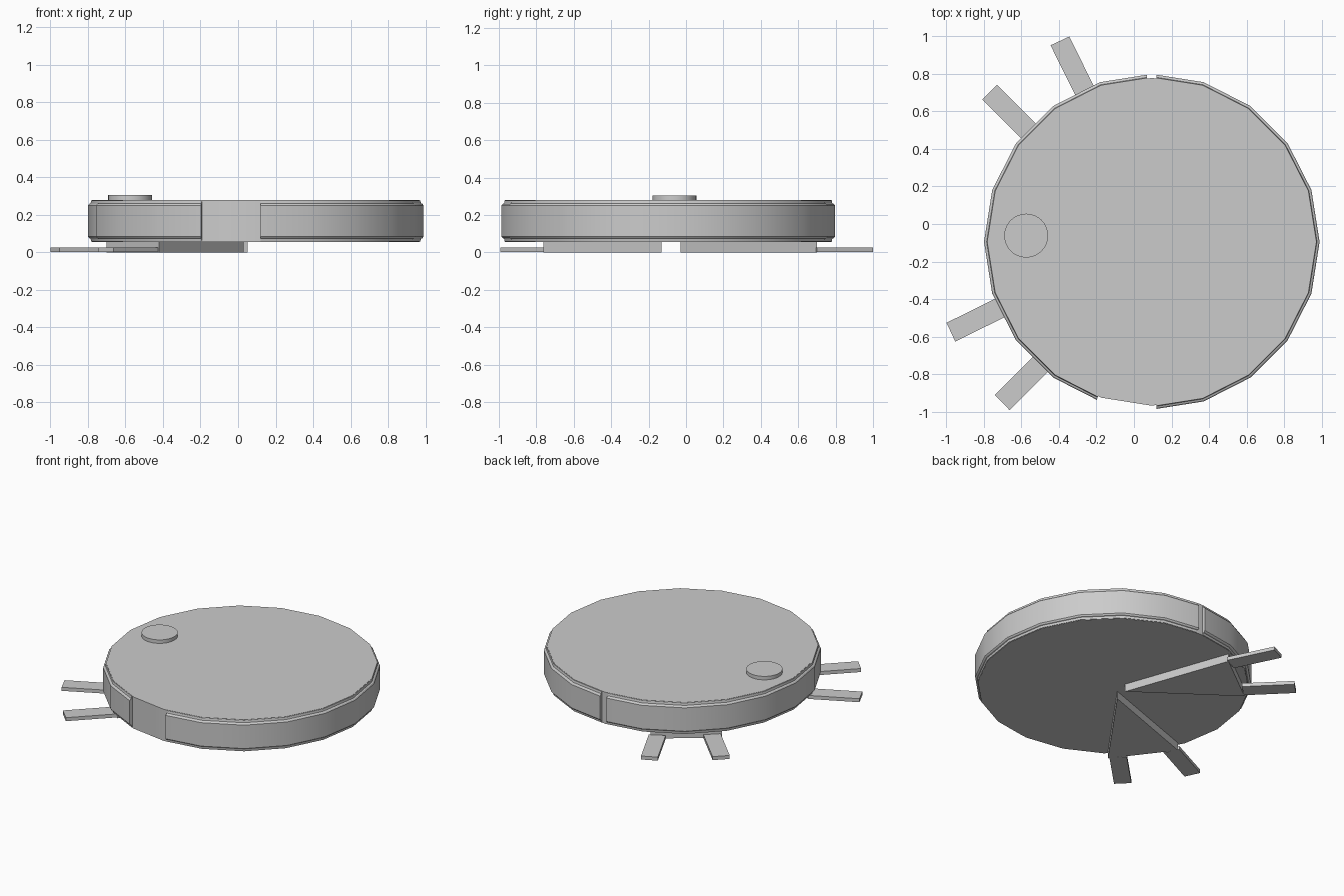
import bpy, bmesh
from math import radians, degrees, cos, sin
from mathutils import Vector

if "Cube" in bpy.data.objects:
    bpy.data.objects.remove(bpy.data.objects["Cube"])

CX, CY, SIDES = 0.095, -0.095, 20
STEP = 360 / SIDES


def finish(name, bm, smooth=True):
    bmesh.ops.recalc_face_normals(bm, faces=bm.faces[:])
    me = bpy.data.meshes.new(name)
    bm.to_mesh(me)
    bm.free()
    ob = bpy.data.objects.new(name, me)
    bpy.context.collection.objects.link(ob)
    if smooth:
        bpy.ops.object.select_all(action='DESELECT')
        ob.select_set(True)
        bpy.context.view_layer.objects.active = ob
        bpy.ops.object.shade_smooth_by_angle(angle=radians(30))
    return ob


def prism(name, pts, z0, z1, smooth=False):
    """Extrude a flat outline between two heights."""
    bm = bmesh.new()
    lo = [bm.verts.new((x, y, z0)) for x, y in pts]
    hi = [bm.verts.new((x, y, z1)) for x, y in pts]
    bm.faces.new(lo[::-1])
    bm.faces.new(hi)
    n = len(pts)
    for i in range(n):
        j = (i + 1) % n
        bm.faces.new((lo[i], lo[j], hi[j], hi[i]))
    return finish(name, bm, smooth)


def circle(cx, cy, r, n):
    return [(cx + r * cos(radians(360 * i / n)), cy + r * sin(radians(360 * i / n)))
            for i in range(n)]


def on_polygon(r, a):
    """Point on the twenty-sided outline at angle a in degrees."""
    rr = r * cos(radians(STEP / 2)) / cos(radians(a % STEP - STEP / 2))
    return CX + rr * cos(radians(a)), CY + rr * sin(radians(a))


def bumper(name, a0, a1):
    """Sweep the stepped bumper section along part of the outline."""
    section = [(0.865, 0.057), (0.878, 0.057), (0.881, 0.073), (0.889, 0.076), (0.895, 0.084),
               (0.895, 0.251), (0.889, 0.259), (0.881, 0.262), (0.878, 0.278), (0.865, 0.278)]
    angles = [a0] + [i * STEP for i in range(-20, 21) if a0 < i * STEP < a1] + [a1]
    bm = bmesh.new()
    rings = [[bm.verts.new((*on_polygon(r, a), z)) for r, z in section] for a in angles]
    n = len(section)
    for p, q in zip(rings, rings[1:]):
        for i in range(n):
            j = (i + 1) % n
            bm.faces.new((p[i], p[j], q[j], q[i]))
    bm.faces.new(rings[0])
    bm.faces.new(rings[-1])
    return finish(name, bm)


# Main disc, two bumper halves and the top button
prism("body", circle(CX, CY, 0.874, SIDES), 0.055, 0.28, True)
bumper("right_bumper", -88.4, 88.4)
bumper("left_bumper", 91.6, 250.8)
prism("button", circle(-0.575, -0.062, 0.117, 32), 0.275, 0.305, True)

# Brush pair: the front one is the back one turned a quarter and shifted
wedge = [(0.05, -0.03), (-0.21, 0.70), (-0.58, 0.42)]
arms = [[(-0.345, 1.0), (-0.445, 0.953), (-0.296, 0.652), (-0.197, 0.70)],
        [(-0.73, 0.743), (-0.81, 0.664), (-0.57, 0.424), (-0.49, 0.503)]]


def turn(p):
    return (-p[1], p[0] - 0.182)


for side, f in (("back", lambda p: p), ("front", turn)):
    prism(side + "_brush_base", [f(p) for p in wedge], 0.0, 0.056)
    for k, arm in enumerate(arms):
        prism(f"{side}_brush_arm_{k + 1}", [f(p) for p in arm], 0.002, 0.027)
